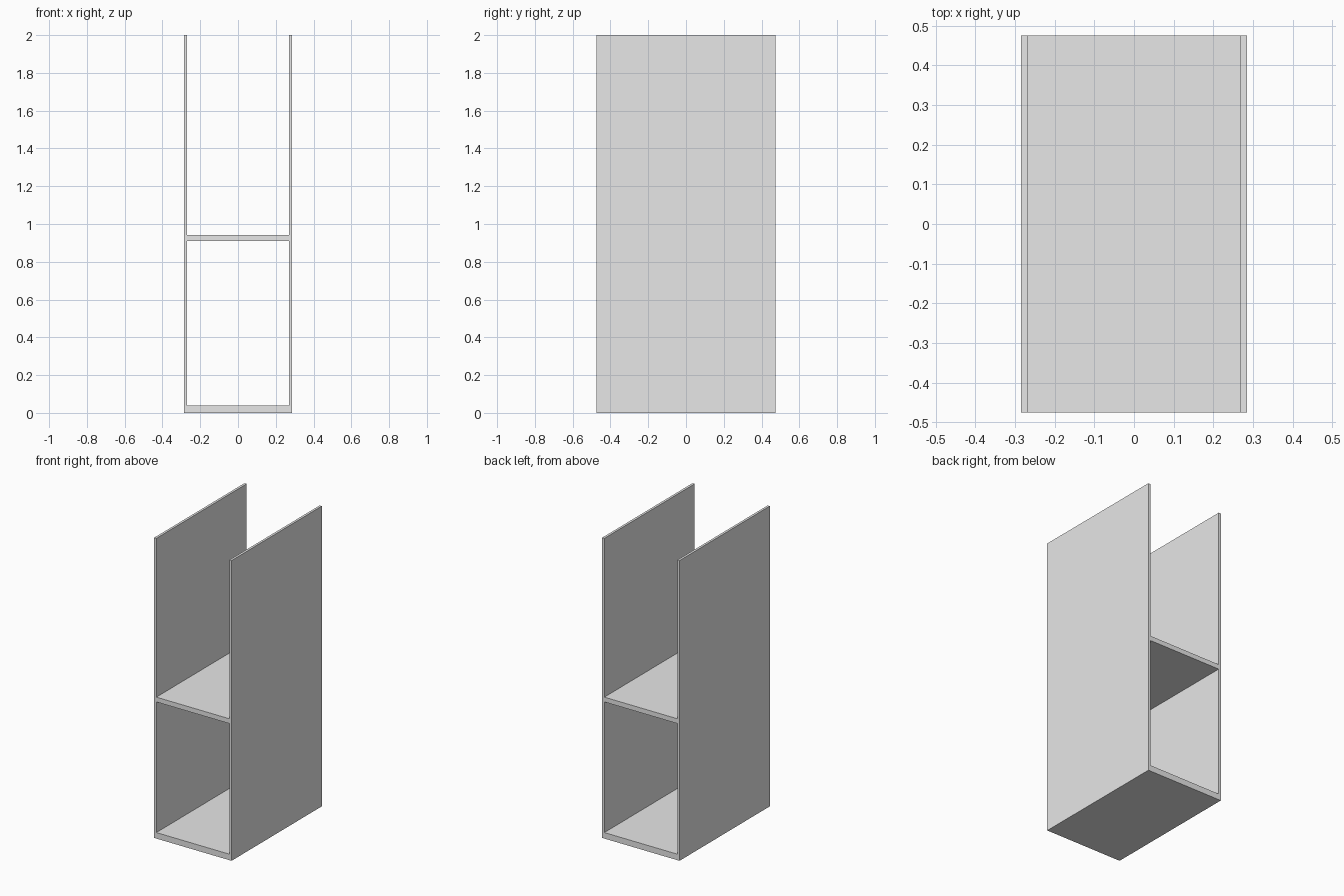
import bpy
import bmesh

cube = bpy.data.objects.get("Cube")
if cube:
    bpy.data.objects.remove(cube, do_unlink=True)

# Main dimensions
HALF_WIDTH, INNER, HALF_DEPTH = 0.285, 0.269, 0.475
LEVELS = [0.0, 0.04, 0.91, 0.942, 2.0]   # floor, lower bay, shelf, upper bay
SOLID_ROWS = {0, 2}                       # rows filled across the middle

# Single plain grey
grey = bpy.data.materials.new("light grey")
grey.use_nodes = True
colour = (0.8, 0.8, 0.8, 1.0)
grey.diffuse_color = colour
grey.node_tree.nodes["Principled BSDF"].inputs["Base Color"].default_value = colour

# Front profile: two side panels joined by the floor and the shelf
bm = bmesh.new()
columns = [-HALF_WIDTH, -INNER, INNER, HALF_WIDTH]
grid = [[bm.verts.new((x, -HALF_DEPTH, z)) for x in columns] for z in LEVELS]
for row in range(len(LEVELS) - 1):
    for col in range(len(columns) - 1):
        if col != 1 or row in SOLID_ROWS:
            low, high = grid[row], grid[row + 1]
            bm.faces.new((low[col], low[col + 1], high[col + 1], high[col]))

# Extrude the profile to full depth
extruded = bmesh.ops.extrude_face_region(bm, geom=bm.faces[:], use_keep_orig=True)
moved = [g for g in extruded["geom"] if isinstance(g, bmesh.types.BMVert)]
bmesh.ops.translate(bm, verts=moved, vec=(0, 2 * HALF_DEPTH, 0))
bmesh.ops.recalc_face_normals(bm, faces=bm.faces[:])

mesh = bpy.data.meshes.new("open_shelf_unit")
bm.to_mesh(mesh)
bm.free()
mesh.materials.append(grey)
unit = bpy.data.objects.new("open_shelf_unit", mesh)
bpy.context.collection.objects.link(unit)
